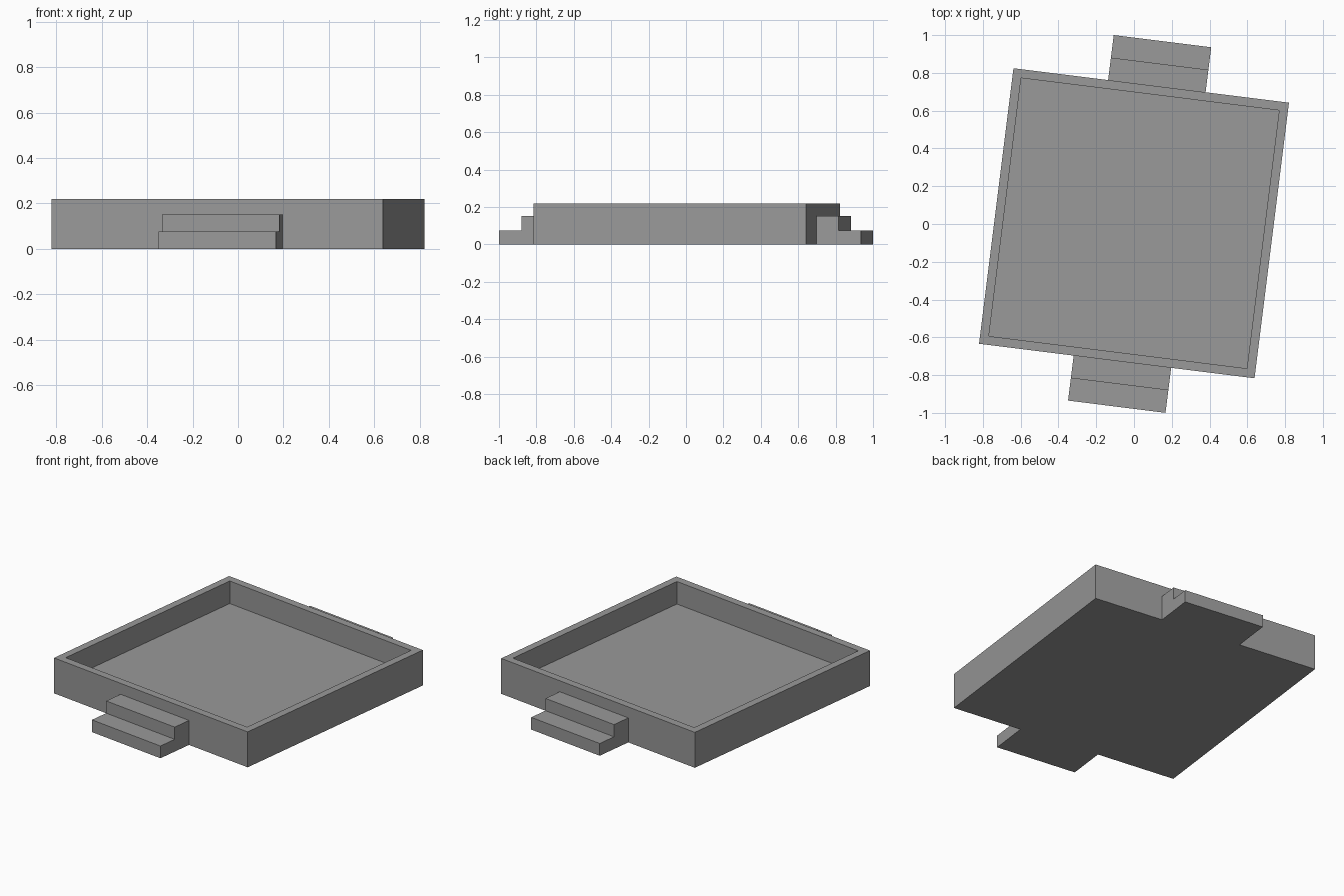
import bpy, bmesh, math
from mathutils import Matrix

cube = bpy.data.objects.get("Cube")
if cube:
    bpy.data.objects.remove(cube, do_unlink=True)

grey = bpy.data.materials.new("stone grey")
grey.use_nodes = True
colour = (0.32, 0.32, 0.32, 1)
grey.diffuse_color = colour
grey.node_tree.nodes["Principled BSDF"].inputs["Base Color"].default_value = colour

# The whole platform is turned slightly about the vertical axis
PLACE = Matrix.Translation((0, 0.004, 0)) @ Matrix.Rotation(math.radians(-7.13), 4, "Z")
HALF, WALL, HEIGHT, FLOOR = 0.735, 0.066, 0.22, 0.08
TREAD, RISE = 0.12, 0.076
STAIR_X, STAIR_HALF = 0.03, 0.26


def finish(name, bm, matrix):
    bmesh.ops.recalc_face_normals(bm, faces=bm.faces)
    mesh = bpy.data.meshes.new(name)
    bm.to_mesh(mesh)
    bm.free()
    mesh.materials.append(grey)
    obj = bpy.data.objects.new(name, mesh)
    obj.matrix_world = matrix
    bpy.context.collection.objects.link(obj)
    return obj


# Square tray: a box whose top is inset to a rim and sunk to the floor
bm = bmesh.new()
bmesh.ops.create_cube(bm, size=1)
bmesh.ops.scale(bm, vec=(2 * HALF, 2 * HALF, HEIGHT), verts=bm.verts)
bmesh.ops.translate(bm, vec=(0, 0, HEIGHT / 2), verts=bm.verts)
bm.normal_update()
top = max(bm.faces, key=lambda f: f.calc_center_median().z)
bmesh.ops.inset_region(bm, faces=[top], thickness=WALL)
sunk = bmesh.ops.extrude_discrete_faces(bm, faces=[top])["faces"][0]
bmesh.ops.translate(bm, vec=(0, 0, FLOOR - HEIGHT), verts=sunk.verts)
finish("platform_tray", bm, PLACE)


# Two-step stair: stepped side profile extruded across its width
def stair(name, side):
    profile = [(0, 0), (2 * TREAD, 0), (2 * TREAD, RISE),
               (TREAD, RISE), (TREAD, 2 * RISE), (0, 2 * RISE)]
    bm = bmesh.new()
    verts = [bm.verts.new((STAIR_X - STAIR_HALF, side * (HALF + d), z)) for d, z in profile]
    face = bm.faces.new(verts)
    out = bmesh.ops.extrude_face_region(bm, geom=[face])["geom"]
    moved = [v for v in out if isinstance(v, bmesh.types.BMVert)]
    bmesh.ops.translate(bm, vec=(2 * STAIR_HALF, 0, 0), verts=moved)
    finish(name, bm, PLACE)


stair("front_stair", -1)
stair("back_stair", 1)
